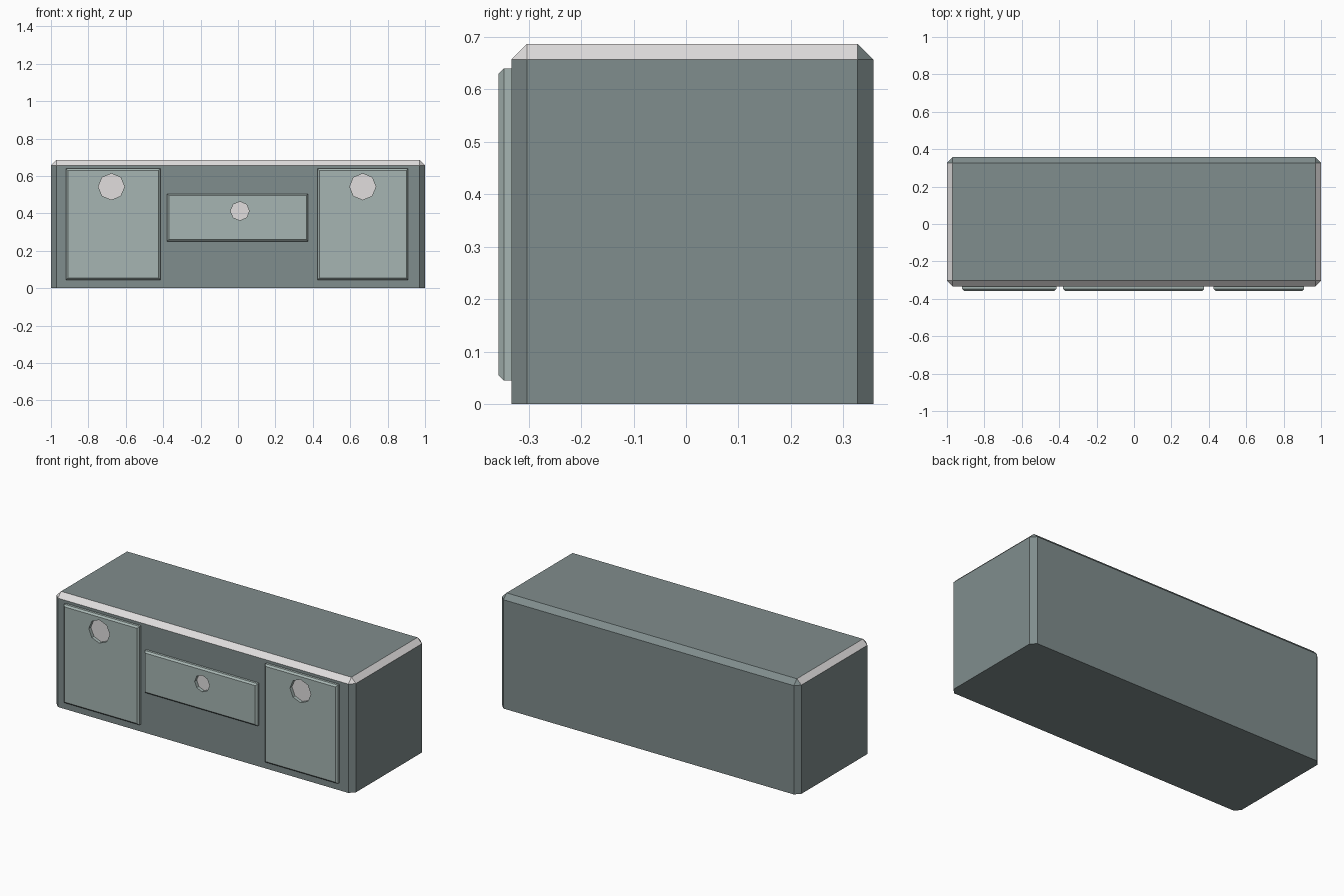
import bpy, bmesh, math
from mathutils import Matrix

if "Cube" in bpy.data.objects:
    bpy.data.objects.remove(bpy.data.objects["Cube"])


def material(name, rgb):
    m = bpy.data.materials.new(name)
    m.diffuse_color = (*rgb, 1)
    m.use_nodes = True
    m.node_tree.nodes["Principled BSDF"].inputs["Base Color"].default_value = m.diffuse_color
    return m


BODY = material("slate grey", (0.216, 0.266, 0.266))
PANEL = material("pale grey green", (0.381, 0.462, 0.445))
LIGHT = material("light trim", (0.75, 0.73, 0.73))


def make(name, bm, mats):
    bm.normal_update()
    me = bpy.data.meshes.new(name)
    bm.to_mesh(me)
    bm.free()
    for m in mats:
        me.materials.append(m)
    ob = bpy.data.objects.new(name, me)
    bpy.context.collection.objects.link(ob)
    return ob


def box(x0, x1, y0, y1, z0, z1):
    bm = bmesh.new()
    bmesh.ops.create_cube(bm, size=1)
    bmesh.ops.scale(bm, vec=(x1 - x0, y1 - y0, z1 - z0), verts=bm.verts)
    bmesh.ops.translate(bm, vec=((x0 + x1) / 2, (y0 + y1) / 2, (z0 + z1) / 2), verts=bm.verts)
    return bm


def chamfer(bm, edges, width):
    bmesh.ops.bevel(bm, geom=edges, offset=width, segments=1, profile=0.5, affect='EDGES')
    bm.normal_update()


# cabinet body: chamfered everywhere except around the base
FRONT = -0.333
bm = box(-1, 1, FRONT, 0.357, 0, 0.687)
chamfer(bm, [e for e in bm.edges if max(v.co.z for v in e.verts) > 0.1], 0.03)
for f in bm.faces:  # light trim on the front and side top chamfers
    f.material_index = int(0.2 < f.normal.z < 0.95 and f.normal.y < 0.3)
make("cabinet_body", bm, [BODY, LIGHT])


# fronts: chamfered panel with an octagonal recessed finger pull
def front_panel(name, x0, x1, z0, z1, px, pz, r):
    y = -0.357
    bm = box(x0, x1, y, FRONT, z0, z1)
    chamfer(bm, [e for e in bm.edges if all(v.co.y < y + 0.001 for v in e.verts)], 0.01)
    panel = make(name, bm, [PANEL, LIGHT])

    bm = bmesh.new()
    bmesh.ops.create_cone(bm, cap_ends=True, segments=8, radius1=r, radius2=r, depth=0.1,
                          matrix=Matrix.Translation((px, y + 0.02 - 0.05, pz))
                          @ Matrix.Rotation(math.pi / 2, 4, 'X'))
    bm.normal_update()
    for f in bm.faces:
        f.material_index = int(abs(f.normal.y) > 0.9)
    cutter = make(name + "_cutter", bm, [PANEL, LIGHT])
    cutter.hide_render = True
    cutter.hide_set(True)
    mod = panel.modifiers.new("pull", 'BOOLEAN')
    mod.operation = 'DIFFERENCE'
    mod.solver = 'EXACT'
    mod.object = cutter


front_panel("left_door", -0.92, -0.415, 0.045, 0.64, -0.677, 0.543, 0.07)
front_panel("right_door", 0.425, 0.91, 0.045, 0.64, 0.667, 0.543, 0.07)
front_panel("drawer_front", -0.38, 0.375, 0.25, 0.505, 0.01, 0.413, 0.05)
